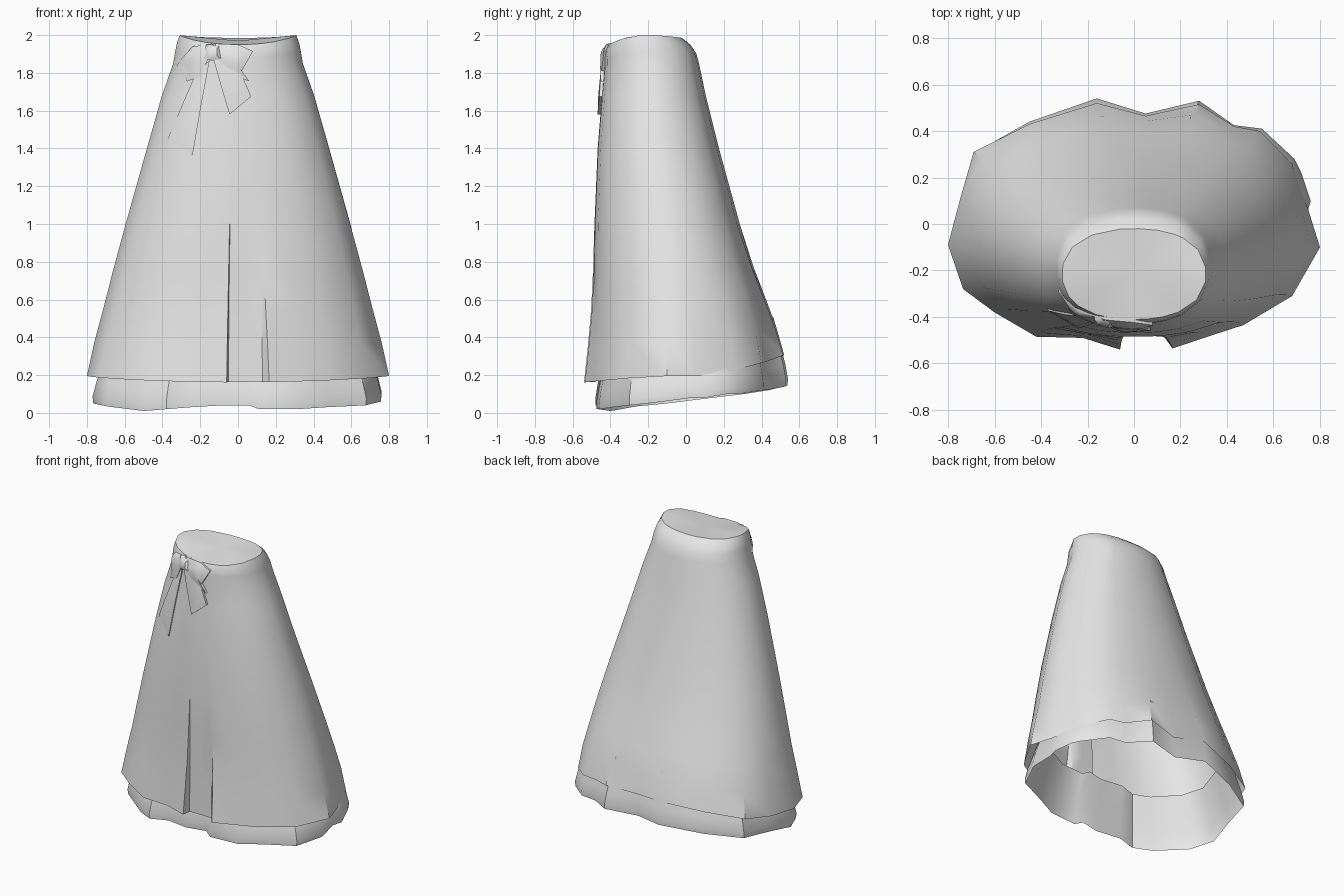
import bpy, bmesh, math
from mathutils import Vector
from mathutils.bvhtree import BVHTree

cube = bpy.data.objects.get("Cube")
if cube:
    bpy.data.objects.remove(cube, do_unlink=True)

# One plain grey cloth
cloth = bpy.data.materials.new("grey_cloth")
cloth.use_nodes = True
GREY = (0.8, 0.8, 0.8, 1)
cloth.diffuse_color = GREY
cloth.node_tree.nodes["Principled BSDF"].inputs["Base Color"].default_value = GREY


def finish(name, bm, angle=40):
    bmesh.ops.recalc_face_normals(bm, faces=bm.faces)
    mesh = bpy.data.meshes.new(name)
    bm.to_mesh(mesh)
    obj = bpy.data.objects.new(name, mesh)
    bpy.context.collection.objects.link(obj)
    mesh.materials.append(cloth)
    bpy.ops.object.select_all(action='DESELECT')
    obj.select_set(True)
    bpy.context.view_layer.objects.active = obj
    bpy.ops.object.shade_smooth_by_angle(angle=math.radians(angle))
    return obj


def loft(bm, rings):
    """Join closed rings of points with quads, return the vertex rings."""
    rows = [[bm.verts.new(p) for p in ring] for ring in rings]
    n = len(rows[0])
    for a, b in zip(rows, rows[1:]):
        for i in range(n):
            j = (i + 1) % n
            bm.faces.new((a[i], a[j], b[j], b[i]))
    return rows


# Hem outline of the outer skirt, counter-clockwise from the left side,
# with a pleat at the front
HEM = [(0.80, -0.10), (0.75, 0.06), (0.68, 0.26), (0.54, 0.40), (0.43, 0.42),
       (0.28, 0.515), (0.05, 0.465), (-0.16, 0.52), (-0.45, 0.43), (-0.69, 0.31),
       (-0.75, 0.10), (-0.80, -0.09), (-0.735, -0.28), (-0.60, -0.38), (-0.42, -0.485),
       (-0.22, -0.49), (-0.06, -0.54), (-0.05, -0.48), (0.05, -0.48), (0.13, -0.485),
       (0.165, -0.535), (0.30, -0.49), (0.47, -0.435), (0.68, -0.31)]

# Height, half width, front y, back y from waist to hem
PROFILE = [(2.00, 0.310, -0.410, -0.02), (1.96, 0.325, -0.425, 0.025),
           (1.91, 0.335, -0.430, 0.055), (1.85, 0.345, -0.430, 0.070),
           (1.68, 0.405, -0.445, 0.105), (1.40, 0.485, -0.468, 0.175),
           (1.00, 0.598, -0.485, 0.285), (0.75, 0.665, -0.493, 0.360),
           (0.55, 0.715, -0.503, 0.425), (0.37, 0.762, -0.520, 0.480),
           (0.19, 0.800, -0.540, 0.520)]


def skirt_ring(z, half, front, back):
    blend = min(1, max(0, (1.0 - z) / 0.81)) ** 1.3
    mid, depth = (front + back) / 2, (back - front) / 2
    ring = []
    for hx, hy in HEM:
        u = Vector((hx / 0.80, (hy + 0.01) / 0.53))
        a = math.atan2(u.y, u.x)
        c, s = math.cos(a), math.sin(a)
        r = (abs(c) ** 2.3 + abs(s) ** 2.3) ** (-1 / 2.3)
        u = Vector((c, s)) * r * (1 - blend) + u * blend
        # Hem rises toward the back, waist rim is highest at the sides
        hem = (0.42 * max(0, hy) ** 1.8 - 0.03 * max(0, -hy - 0.1) - 0.015
               + 0.02 * (hx / 0.8) ** 2)
        top = -0.05 * max(0, -u.y) ** 2 - 0.015 * max(0, u.y) ** 2
        rim = max(0, (z - 1.8) / 0.2)
        ring.append((u.x * half, mid + u.y * depth, z + hem * blend + top * rim))
    return ring


# Outer skirt with a closed waist
bm = bmesh.new()
rows = loft(bm, [skirt_ring(*p) for p in PROFILE])
centre = bm.verts.new((0, -0.2, 1.97))
for i, v in enumerate(rows[0]):
    bm.faces.new((centre, v, rows[0][(i + 1) % len(HEM)]))
surface = BVHTree.FromBMesh(bm)
finish("outer_skirt", bm)

# Underskirt hem: x, y, z, wavy and peeking out below
UNDER = [(0.76, -0.12, 0.06), (0.74, 0.03, 0.08), (0.76, 0.10, 0.08), (0.72, 0.22, 0.10),
         (0.69, 0.28, 0.10), (0.55, 0.41, 0.12), (0.43, 0.425, 0.12), (0.28, 0.53, 0.14),
         (0.05, 0.475, 0.13), (-0.16, 0.54, 0.145), (-0.45, 0.44, 0.12), (-0.68, 0.31, 0.10),
         (-0.72, 0.10, 0.075), (-0.77, -0.10, 0.05), (-0.70, -0.26, 0.035),
         (-0.50, -0.40, 0.01), (-0.38, -0.47, 0.02), (-0.25, -0.44, 0.03),
         (-0.08, -0.48, 0.04), (0.06, -0.45, 0.04), (0.11, -0.475, 0.02),
         (0.32, -0.46, 0.02), (0.47, -0.39, 0.03), (0.68, -0.30, 0.04)]


def under_ring(scale, rise):
    return [(x * scale, -0.01 + (y + 0.01) * scale, z + rise) for x, y, z in UNDER]


bm = bmesh.new()
loft(bm, [under_ring(0.86, 0.36), under_ring(0.93, 0.21), under_ring(0.975, 0.11),
          under_ring(1.0, 0.035), under_ring(0.995, 0.0)])
finish("underskirt", bm)


# Sash bow: shallow pads that follow the front of the skirt
def on_front(x, z, lift):
    hit = surface.ray_cast(Vector((x, -2, z)), Vector((0, 1, 0)))[0]
    y = min(hit.y, -0.27) if hit else -0.29
    return Vector((x, y - lift, z))


def bow_piece(name, outline, edge, swell):
    bm = bmesh.new()
    n = len(outline)
    cx = sum(p[0] for p in outline) / n
    cz = sum(p[1] for p in outline) / n
    back = [on_front(x, z, -0.004) for x, z in outline]
    front = [on_front(x, z, edge) for x, z in outline]
    inner = [on_front(cx + (x - cx) * 0.5, cz + (z - cz) * 0.5, swell) for x, z in outline]
    rows = loft(bm, [back, front, inner])
    bm.faces.new(rows[2])
    return finish(name, bm, 45)


bow_piece("bow_tail_right", [(-0.15, 1.87), (-0.24, 1.76), (-0.30, 1.62), (-0.37, 1.455),
                             (-0.24, 1.365), (-0.20, 1.60)], 0.010, 0.014)
bow_piece("bow_tail_left", [(-0.13, 1.87), (-0.09, 1.73), (-0.045, 1.58), (0.07, 1.675),
                            (0.02, 1.79), (-0.02, 1.88)], 0.016, 0.020)
bow_piece("bow_loop_right", [(-0.12, 1.955), (-0.24, 1.94), (-0.29, 1.885), (-0.325, 1.84),
                             (-0.27, 1.755), (-0.20, 1.78), (-0.16, 1.87)], 0.014, 0.024)
bow_piece("bow_loop_left", [(-0.12, 1.955), (0.0, 1.95), (0.08, 1.915), (0.02, 1.81),
                            (0.06, 1.755), (-0.05, 1.80), (-0.12, 1.87)], 0.014, 0.024)
bow_piece("bow_knot", [(-0.09, 1.955), (-0.17, 1.95), (-0.18, 1.88), (-0.14, 1.865),
                       (-0.09, 1.875)], 0.020, 0.028)
